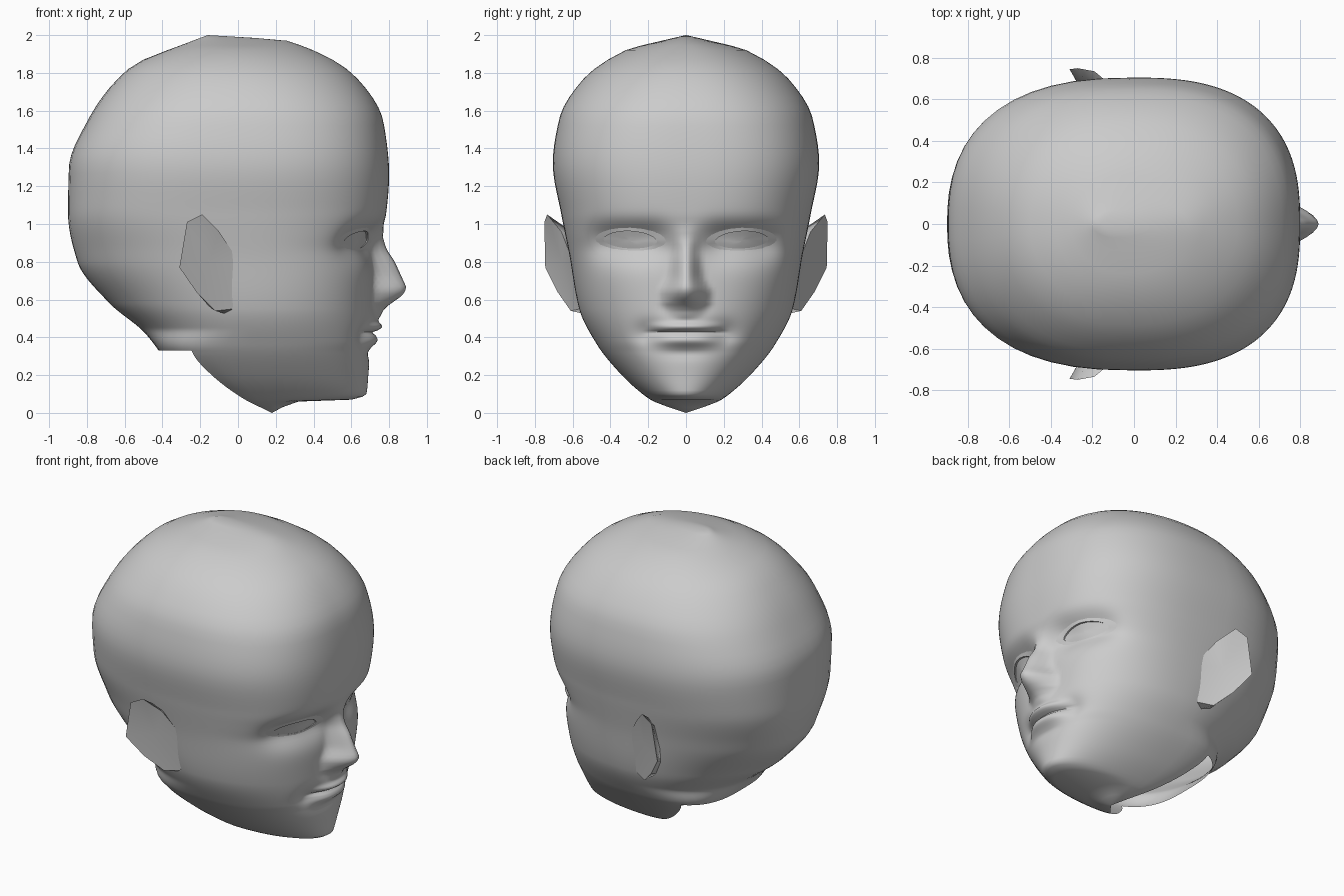
import bpy, bmesh, math

if "Cube" in bpy.data.objects:
    bpy.data.objects.remove(bpy.data.objects["Cube"])

skin = bpy.data.materials.new("plain_grey")
skin.diffuse_color = (0.6, 0.6, 0.6, 1)
skin.use_nodes = True
skin.node_tree.nodes["Principled BSDF"].inputs["Base Color"].default_value = skin.diffuse_color

# Height-keyed outlines: (z, value)
FRONT = [(0, .18), (.06, .32), (.07, .6), (.1, .68), (.2, .69), (.32, .70), (.38, .712),
         (.56, .718), (.7, .719), (.85, .722), (.95, .755),
         (1.06, .785), (1.26, .8), (1.54, .77), (1.75, .65), (1.97, .26), (2, -.16)]
BACK = [(0, .18), (.08, -.05), (.2, -.27), (.3, -.4), (.33, -.42), (.43, -.5), (.58, -.68),
        (.8, -.85), (1.06, -.9), (1.3, -.895), (1.54, -.8), (1.83, -.57), (1.97, -.24), (2, -.16)]
WIDTH = [(0, 0), (.06, .17), (.1, .23), (.2, .34), (.36, .47), (.55, .565), (.85, .62),
         (1.05, .66), (1.32, .705), (1.56, .67), (1.76, .55), (1.92, .32), (1.97, .13), (2, 0)]
MIDDLE = [(0, .18), (.08, .15), (.2, .1), (.4, .06), (1, 0), (1.6, 0), (1.97, -.05), (2, -.16)]
POWER = [(0, 2), (.1, 2.1), (.3, 2.25), (.5, 2.35), (.8, 2.6), (1.3, 2.6), (1.75, 2.3), (2, 2)]
BACK_POWER = [(0, 3), (.33, 3), (.45, 2.1), (.6, 2), (.85, 2.2), (1.1, 2.5), (1.4, 2.5), (1.75, 2.25), (2, 2)]
NOSE_H = [(.49, 0), (.54, .04), (.565, .07), (.62, .15), (.66, .175), (.8, .11), (.93, .02), (1, 0)]
NOSE_W = [(.5, .09), (.58, .145), (.65, .145), (.72, .11), (.85, .085), (1, .09)]


def lerp(table, z):
    if z <= table[0][0]:
        return table[0][1]
    for (z0, v0), (z1, v1) in zip(table, table[1:]):
        if z <= z1:
            return v0 + (v1 - v0) * (z - z0) / (z1 - z0)
    return table[-1][1]


def curve(table, z):
    """Smooth interpolation that never overshoots the keys."""
    last = len(table) - 1
    i = 0
    while i < last - 1 and z > table[i + 1][0]:
        i += 1

    def secant(k):
        return (table[k + 1][1] - table[k][1]) / (table[k + 1][0] - table[k][0])

    def slope(k):
        if k == 0 or k == last:
            return secant(min(k, last - 1))
        a, b = secant(k - 1), secant(k)
        return 2 * a * b / (a + b) if a * b > 0 else 0

    h = table[i + 1][0] - table[i][0]
    t = min(1, max(0, (z - table[i][0]) / h))
    u = 1 - t
    return ((1 + 2 * t) * u * u * table[i][1] + t * u * u * h * slope(i)
            + t * t * (3 - 2 * t) * table[i + 1][1] - t * t * u * h * slope(i + 1))


def bump(v, centre, size, power=2):
    return math.exp(-abs((v - centre) / size) ** power)


def features(y, z):
    """Forward offset of nose, eye sockets, lips and chin crease."""
    y = abs(y)
    d = 0.0
    nw = lerp(NOSE_W, z)
    if y < nw:
        d += lerp(NOSE_H, z) * math.cos(y / nw * math.pi / 2) ** (1.5 if z < .64 else 1.5 + min(.5, (z - .64) * 6))
    d -= .075 * bump(y, .3, .2, 4) * bump(z, .92, .08 if z > .92 else .11)
    lip = max(0, 1 - (y / .21) ** 2)
    d += .022 * bump(y, 0, .15) * bump(z, .49, .055)
    d += lip * (.033 * bump(z, .455, .022) + .026 * bump(z, .385, .03))
    d -= .02 * bump(z, .425, .008) * bump(y, 0, .19, 6)
    d -= .035 * bump(y, .2, .08) * bump(z, .42, .07)
    d -= .012 * bump(y, 0, .14) * bump(z, .315, .03)
    return d


def face_x(y, z):
    m, n = curve(MIDDLE, z), curve(POWER, z)
    t = min(1, abs(y) / max(curve(WIDTH, z), 1e-6))
    return m + (curve(FRONT, z) - m) * (1 - t ** n) ** (1 / n) + features(y, z)


def make(name, verts, faces, angle=50, fix=False):
    me = bpy.data.meshes.new(name)
    me.from_pydata(verts, [], faces)
    bm = bmesh.new()
    bm.from_mesh(me)
    bmesh.ops.remove_doubles(bm, verts=bm.verts, dist=1e-5)
    bmesh.ops.delete(bm, geom=[v for v in bm.verts if not v.link_faces], context='VERTS')
    if fix:
        bmesh.ops.recalc_face_normals(bm, faces=bm.faces)
    bm.to_mesh(me)
    bm.free()
    me.materials.append(skin)
    ob = bpy.data.objects.new(name, me)
    bpy.context.collection.objects.link(ob)
    bpy.ops.object.select_all(action='DESELECT')
    ob.select_set(True)
    bpy.context.view_layer.objects.active = ob
    bpy.ops.object.shade_smooth_by_angle(angle=math.radians(angle))
    return ob


# Head: stacked rings, finer around the face, open at the neck
rows = {0, .03, .06, .07, .085, .1, .33, 1.97, 1.985, 2}
rows |= {round(.12 + .02 * i, 3) for i in range(9)}
rows |= {round(.3 + .0085 * i, 4) for i in range(36)}
rows |= {round(.61 + .02 * i, 3) for i in range(25)}
rows |= {round(1.12 + .05 * i, 3) for i in range(17)} | {1.945}
rows = sorted(rows)
NF, NB = 44, 14
COLS = 2 * NF + 2 * NB
verts, faces = [], []
for z in rows:
    w, m, n = curve(WIDTH, z), curve(MIDDLE, z), curve(BACK_POWER, z)
    for j in range(COLS):
        k = j if j <= COLS // 2 else COLS - j
        side = 1 if j <= COLS // 2 else -1
        if k <= NF:
            y = w * math.sin(k / NF * math.pi / 2)
            x = face_x(y, z) if k < NF else m
        else:
            t = max(0, math.cos((k - NF) / NB * math.pi / 2))
            y = w * t
            x = m + (curve(BACK, z) - m) * (1 - t ** n) ** (1 / n)
        verts.append((x, side * y, z))
for i in range(len(rows) - 1):
    for j in range(COLS):
        k = min(j, COLS - 1 - j)
        if rows[i + 1] <= .331 and k >= NF + 4:
            continue                                   # neck opening
        a, b = i * COLS + j, i * COLS + (j + 1) % COLS
        faces.append((a, b, b + COLS, a + COLS))
make("head", verts, faces, 75)

# Eyes and lids: almond domes framed by a thin raised lid
N = 24


def almond(u, s):
    a = 2 * math.pi * u / N
    up = math.sin(a)
    y = .295 + .142 * s * math.cos(a)
    z = .912 + (.05 if up > 0 else .042) * s * up * abs(up) ** .15
    return y, z + .006 * math.cos(a)


for side, tag in ((1, "left"), (-1, "right")):
    verts, faces = [], []
    for s in (1.02, .8, .55, .3, .02):
        for u in range(N):
            y, z = almond(u, s)
            verts.append((face_x(y, z) + .003 + .014 * (1 - s * s), side * y, z))
    for r in range(4):
        for u in range(N):
            a, b = r * N + u, r * N + (u + 1) % N
            faces.append((a, b, b + N, a + N)[::side])
    faces.append(tuple(range(4 * N, 5 * N))[::side])
    make("eye_" + tag, verts, faces)

    verts, faces = [], []
    for s, lift in ((1.45, -.003), (1.18, .007), (1.0, .014), (1.0, -.005)):
        for u in range(N):
            y, z = almond(u, s)
            up = math.sin(2 * math.pi * u / N)
            verts.append((face_x(y, z) + lift * (1 if lift < 0 else .7 + .4 * up), side * y, z))
    for r in range(3):
        for u in range(N):
            a, b = r * N + u, r * N + (u + 1) % N
            faces.append((a, b, b + N, a + N)[::side])
    make("eyelid_" + tag, verts, faces, 55)

# Ears: flared flaps joined to the head at the front
RIM = [(-.10, .66, .96), (-.19, .735, 1.05), (-.27, .75, 1.01), (-.31, .745, .77),
       (-.22, .68, .64), (-.12, .61, .54), (-.03, .565, .55)]
BASE = [(-.12, .62, .95), (-.17, .62, .97), (-.2, .62, .93), (-.22, .59, .77),
        (-.2, .55, .66), (-.15, .52, .56), (-.05, .52, .52)]
for side, tag in ((1, "left"), (-1, "right")):
    pts = RIM + BASE + [(.02, .59, .78), (-.15, .655, .8)]
    verts = [(x, side * y, z) for x, y, z in pts]
    loop = list(range(7)) + [14]
    faces = [(loop[i], loop[(i + 1) % 8], 15) for i in range(8)]
    faces += [(i, i + 7, i + 8, i + 1) for i in range(6)]
    faces += [(0, 14, 7), (6, 13, 14), tuple(range(7, 14)) + (14,)]
    make("ear_" + tag, verts, faces, 60, True)
